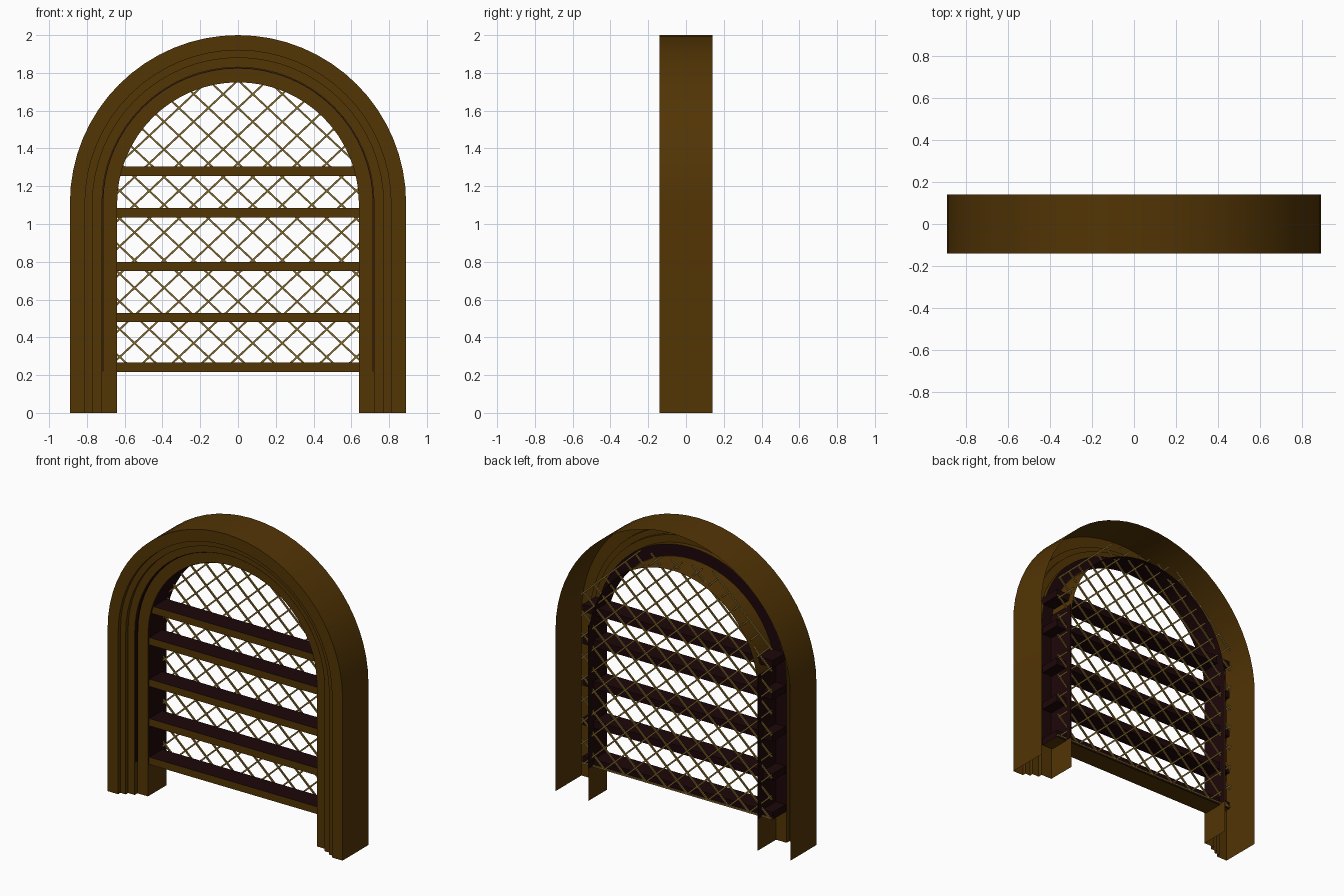
import bpy, bmesh, math
from mathutils import Vector

if "Cube" in bpy.data.objects:
    bpy.data.objects.remove(bpy.data.objects["Cube"])

SPRING = 1.11   # height where the arch starts
SILL = 0.22     # underside of the lowest slat


def material(name, rgb):
    m = bpy.data.materials.new(name)
    m.diffuse_color = (*rgb, 1)
    m.use_nodes = True
    m.node_tree.nodes["Principled BSDF"].inputs["Base Color"].default_value = m.diffuse_color
    return m


BROWN = material("brown_wood", (0.085, 0.035, 0.0015))
DARK = material("dark_maroon_wood", (0.012, 0.002, 0.0025))
OLIVE = material("olive_wire", (0.22, 0.135, 0.025))


def finish(name, bm, mats, smooth=False):
    me = bpy.data.meshes.new(name)
    bm.to_mesh(me)
    bm.free()
    ob = bpy.data.objects.new(name, me)
    bpy.context.collection.objects.link(ob)
    for m in mats:
        me.materials.append(m)
    if smooth:
        bpy.ops.object.select_all(action='DESELECT')
        ob.select_set(True)
        bpy.context.view_layer.objects.active = ob
        bpy.ops.object.shade_smooth_by_angle(angle=math.radians(30))
    return ob


def arch_sweep(name, profile, bottom, mat, segs=32):
    """Sweep an open (radius, y) profile up one leg, round the arch and down."""
    bm = bmesh.new()
    rows = []
    for r, y in profile:
        pts = [(r, y, bottom)]
        for i in range(segs + 1):
            a = math.pi * i / segs
            pts.append((r * math.cos(a), y, SPRING + r * math.sin(a)))
        pts.append((-r, y, bottom))
        rows.append([bm.verts.new(p) for p in pts])
    for a, b in zip(rows, rows[1:]):
        for i in range(len(a) - 1):
            bm.faces.new((a[i], a[i + 1], b[i + 1], b[i]))
    return finish(name, bm, [mat], True)


def add_box(bm, lo, hi):
    v = [bm.verts.new((x, y, z)) for x in (lo[0], hi[0])
         for y in (lo[1], hi[1]) for z in (lo[2], hi[2])]
    for f in ((0, 1, 3, 2), (4, 6, 7, 5), (0, 4, 5, 1),
              (2, 3, 7, 6), (0, 2, 6, 4), (1, 5, 7, 3)):
        bm.faces.new([v[i] for i in f])


# Stepped frame moulding: thin shell, open at the back and under the feet
arch_sweep("arch_frame",
           [(0.89, 0.14), (0.89, -0.14), (0.81, -0.14), (0.81, -0.115),
            (0.77, -0.115), (0.77, -0.09), (0.72, -0.09), (0.72, -0.06),
            (0.64, -0.06), (0.64, 0.14)], 0, BROWN)

# Dark lining of the innermost step and of the opening, above the sill
arch_sweep("step_lining", [(0.718, -0.088), (0.718, -0.061), (0.713, -0.061)],
           SILL, DARK)
arch_sweep("opening_lining", [(0.638, 0.14), (0.638, -0.058)], SILL, DARK)
arch_sweep("rear_lining", [(0.72, -0.057), (0.643, -0.057)], SILL, DARK)

# Dark panels on the hidden side of the straight legs
bm = bmesh.new()
for s in (-1, 1):
    add_box(bm, (s * 0.643 - 0.002, -0.055, SILL), (s * 0.643 + 0.002, 0.139, 1.2))
finish("leg_panels", bm, [DARK])

# Horizontal slats: brown front, dark elsewhere, brown underside on the lowest
for n, z in enumerate((0.241, 0.505, 0.775, 1.06, 1.28)):
    bm = bmesh.new()
    add_box(bm, (-0.72, -0.05, z - 0.025), (0.72, 0.09, z + 0.025))
    bm.normal_update()
    for f in bm.faces:
        front = f.normal.y < -0.5
        under = n == 0 and f.normal.z < -0.5
        f.material_index = 0 if front or under else 1
    finish(f"slat_{n + 1}", bm, [BROWN, DARK])

# Diagonal wire lattice behind the slats
HALF, SLOPE, TOP, CORNER, T = 0.72, 0.936, 1.80, 2.06, 0.005
STEP = 0.1465


def add_wire(bm, a, b):
    a, b = Vector(a), Vector(b)
    d = (b - a).normalized()
    side = d.cross(Vector((0, 1, 0))) * T
    out = Vector((0, T, 0))
    ring = [side + out, side - out, -side - out, -side + out]
    va = [bm.verts.new(a + o) for o in ring]
    vb = [bm.verts.new(b + o) for o in ring]
    for i in range(4):
        j = (i + 1) % 4
        bm.faces.new((va[i], va[j], vb[j], vb[i]))
    bm.faces.new(va[::-1])
    bm.faces.new(vb)


bm = bmesh.new()
for k in range(-5, 13):
    c = 0.296 + STEP * k
    x0 = max(-HALF, (SILL + 0.005 - c) / SLOPE)
    x1 = min(HALF, (TOP - c) / SLOPE, (CORNER - c) / (2 * SLOPE))
    if x1 - x0 < 0.02:
        continue
    for s, y in ((1, 0.098), (-1, 0.104)):
        add_wire(bm, (s * x0, y, c + SLOPE * x0), (s * x1, y, c + SLOPE * x1))
add_wire(bm, (-HALF, 0.098, SILL + 0.005), (HALF, 0.098, SILL + 0.005))
bmesh.ops.recalc_face_normals(bm, faces=bm.faces)
finish("wire_lattice", bm, [OLIVE])
